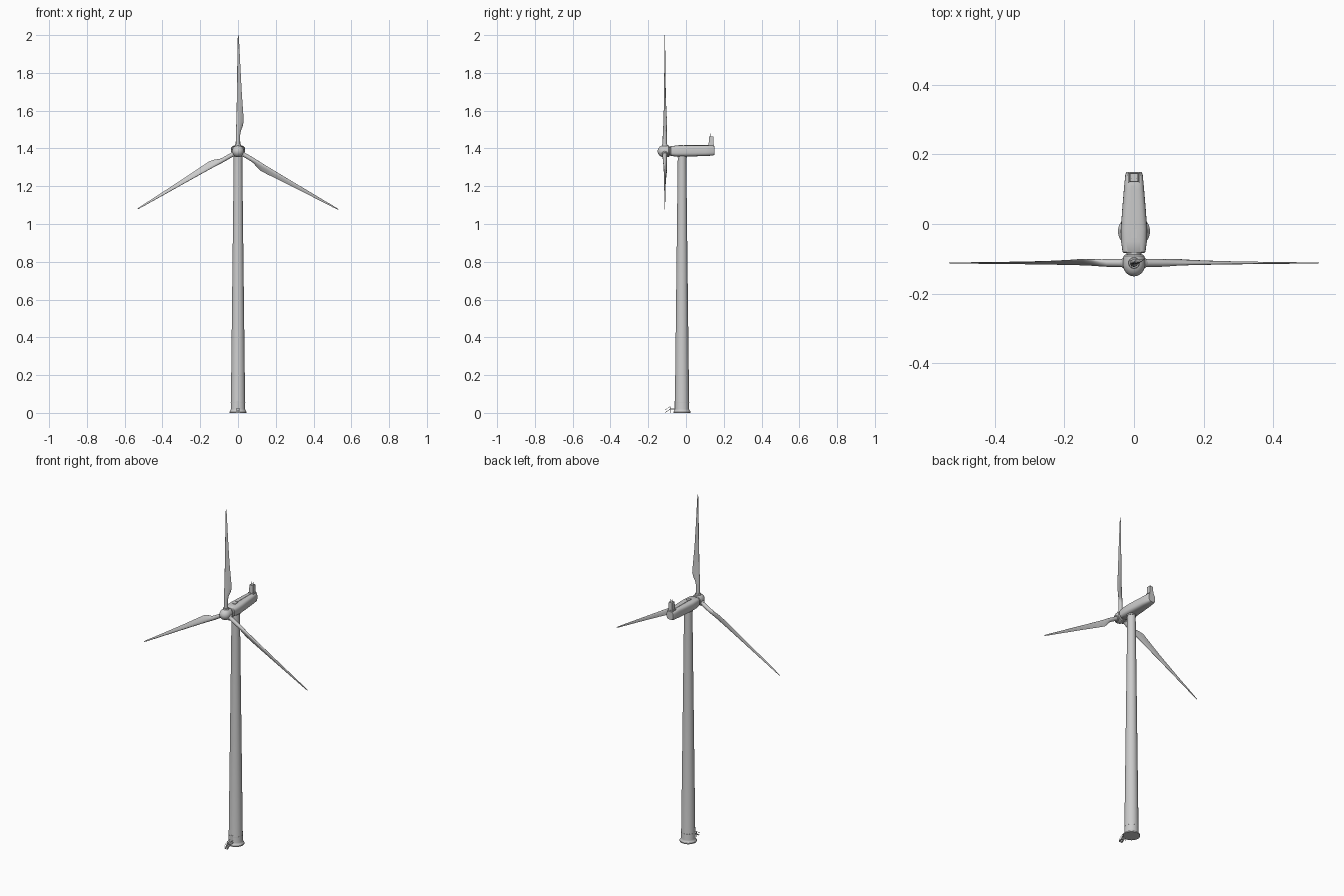
import bpy, bmesh
from math import sin, cos, pi, radians, copysign
from mathutils import Matrix, Vector

if "Cube" in bpy.data.objects:
    bpy.data.objects.remove(bpy.data.objects["Cube"])

HUB = Vector((0, -0.112, 1.385))
TY = -0.021  # tower axis


def finish(name, bm, smooth=True, angle=35):
    bmesh.ops.recalc_face_normals(bm, faces=bm.faces)
    me = bpy.data.meshes.new(name)
    bm.to_mesh(me)
    bm.free()
    ob = bpy.data.objects.new(name, me)
    bpy.context.collection.objects.link(ob)
    if smooth:
        bpy.ops.object.select_all(action='DESELECT')
        ob.select_set(True)
        bpy.context.view_layer.objects.active = ob
        bpy.ops.object.shade_smooth_by_angle(angle=radians(angle))
    return ob


def loft(name, rings, matrix=Matrix(), angle=35):
    """Skin a list of equal-length point rings and cap both ends."""
    bm = bmesh.new()
    vs = [[bm.verts.new(matrix @ Vector(p)) for p in r] for r in rings]
    n = len(vs[0])
    for a, b in zip(vs, vs[1:]):
        for i in range(n):
            j = (i + 1) % n
            bm.faces.new((a[i], a[j], b[j], b[i]))
    bm.faces.new(vs[0])
    bm.faces.new(vs[-1])
    return finish(name, bm, True, angle)


def lathe(name, profile, matrix=Matrix(), n=40):
    """Revolve (radius, height) points around z."""
    rings = [[(r * cos(2 * pi * i / n), r * sin(2 * pi * i / n), h) for i in range(n)]
             for r, h in profile]
    return loft(name, rings, matrix)


def box(name, lo, hi, taper=1.0):
    bm = bmesh.new()
    bmesh.ops.create_cube(bm, size=1)
    lo, hi = Vector(lo), Vector(hi)
    c, s = (lo + hi) / 2, hi - lo
    for v in bm.verts:
        k = taper if v.co.z > 0 else 1
        v.co = Vector((v.co.x * s.x * k, v.co.y * s.y * k, v.co.z * s.z)) + c
    return finish(name, bm, False)


def rod(name, a, b, r=0.0012):
    a, b = Vector(a), Vector(b)
    m = Matrix.Translation(a) @ (b - a).to_track_quat('Z', 'Y').to_matrix().to_4x4()
    return lathe(name, [(r, 0), (r, (b - a).length)], m, 8)


# Tower with flared foot flange and section seams
at_tower = Matrix.Translation((0, TY, 0))
lathe("tower", [(0.046, 0), (0.046, 0.006), (0.039, 0.014), (0.038, 0.02),
                (0.0225, 1.35), (0.0225, 1.365)], at_tower, 48)
lathe("tower_seam", [(0.0384, 0.052), (0.0384, 0.055)], at_tower, 48)
lathe("yaw_collar", [(0.025, 1.352), (0.025, 1.366)], at_tower, 48)

# Nacelle: rounded rectangular sections (y, half width, bottom, top)
sections = [(-0.084, 0.028, 1.363, 1.410), (-0.080, 0.033, 1.360, 1.413),
            (-0.05, 0.037, 1.357, 1.415), (-0.015, 0.038, 1.357, 1.416),
            (0.04, 0.034, 1.358, 1.417), (0.10, 0.029, 1.360, 1.417),
            (0.142, 0.025, 1.362, 1.417), (0.150, 0.021, 1.366, 1.413)]
rings = []
for y, w, zb, zt in sections:
    ring = []
    for i in range(40):
        a = 2 * pi * i / 40
        px = copysign(abs(cos(a)) ** 0.6, cos(a))
        pz = copysign(abs(sin(a)) ** 0.6, sin(a))
        ring.append((w * px, y, (zb + zt) / 2 + (zt - zb) / 2 * pz))
    rings.append(ring)
loft("nacelle", rings)

# Roof hatches, cooler and sensor masts
box("roof_hatch_front", (-0.009, -0.04, 1.412), (0.009, -0.015, 1.4185))
box("roof_walkway", (-0.008, -0.01, 1.413), (0.004, 0.11, 1.4185))
box("cooler_base", (-0.017, 0.118, 1.408), (0.017, 0.147, 1.42))
box("cooler", (-0.0125, 0.12, 1.418), (0.0125, 0.146, 1.464), 0.88)
for s in (-1, 1):
    rod("sensor_mast", (s * 0.006, 0.132, 1.462), (s * 0.006, 0.132, 1.479), 0.001)

# Spinner and main shaft, pointing to -y
to_front = Matrix.Translation((0, HUB.y, HUB.z)) @ Matrix.Rotation(pi / 2, 4, 'X')
lathe("spinner", [(0.026, -0.024), (0.030, -0.02), (0.0315, -0.005), (0.0315, 0.008),
                  (0.029, 0.018), (0.024, 0.027), (0.016, 0.034), (0.008, 0.0375),
                  (0.001, 0.0385)], to_front)
lathe("main_shaft", [(0.022, -0.034), (0.022, -0.02)], to_front)

# Blade stations: (radius, leading x, trailing x, thickness, twist, airfoil blend)
stations = [(0.015, -0.0115, 0.0115, 0.023, 25, 0), (0.085, -0.0115, 0.0115, 0.022, 25, 0),
            (0.105, -0.011, 0.015, 0.020, 24, 0.3), (0.13, -0.010, 0.026, 0.016, 23, 0.7),
            (0.155, -0.009, 0.032, 0.013, 21, 1), (0.20, -0.008, 0.029, 0.011, 17, 1),
            (0.30, -0.006, 0.021, 0.008, 11, 1), (0.45, -0.004, 0.0125, 0.005, 5, 1),
            (0.58, -0.002, 0.006, 0.003, 1, 1), (0.608, -0.001, 0.004, 0.002, 0, 1),
            (0.615, 0.0005, 0.002, 0.001, 0, 1)]
rings = []
for r, x0, x1, th, tw, k in stations:
    ring, t = [], radians(tw)
    for i in range(24):
        a = 2 * pi * i / 24
        u = x0 + (x1 - x0) * (1 - cos(a)) / 2
        v = th / 2 * sin(a) * (1 + 0.6 * k * cos(a))
        ring.append((u * cos(t) - v * sin(t), u * sin(t) + v * cos(t), r))
    rings.append(ring)
for i in range(3):
    m = Matrix.Translation(HUB) @ Matrix.Rotation(i * 2 * pi / 3, 4, 'Y')
    loft("blade", rings, m, 50)
    lathe("blade_collar", [(0.016, 0.02), (0.016, 0.033), (0.0145, 0.036)], m, 28)

# Entrance door, landing, steps and handrails
box("door", (-0.009, -0.0605, 0.022), (0.009, -0.05, 0.062))
box("landing", (-0.011, -0.084, 0.019), (0.011, -0.056, 0.022))
for i in range(5):
    y, z = -0.087 - i * 0.0055, 0.0165 - i * 0.0038
    box("step", (-0.010, y - 0.003, z), (0.010, y + 0.003, z + 0.0015))
for s in (-0.0105, 0.0105):
    rod("stair_side", (s, -0.084, 0.020), (s, -0.112, 0.001))
    rod("handrail_slope", (s, -0.084, 0.034), (s, -0.112, 0.014), 0.0009)
    rod("handrail_top", (s, -0.084, 0.034), (s, -0.057, 0.034), 0.0009)
    rod("rail_post", (s, -0.084, 0.0), (s, -0.084, 0.034), 0.0009)
    rod("rail_post_low", (s, -0.111, 0.0), (s, -0.111, 0.0147), 0.0009)
